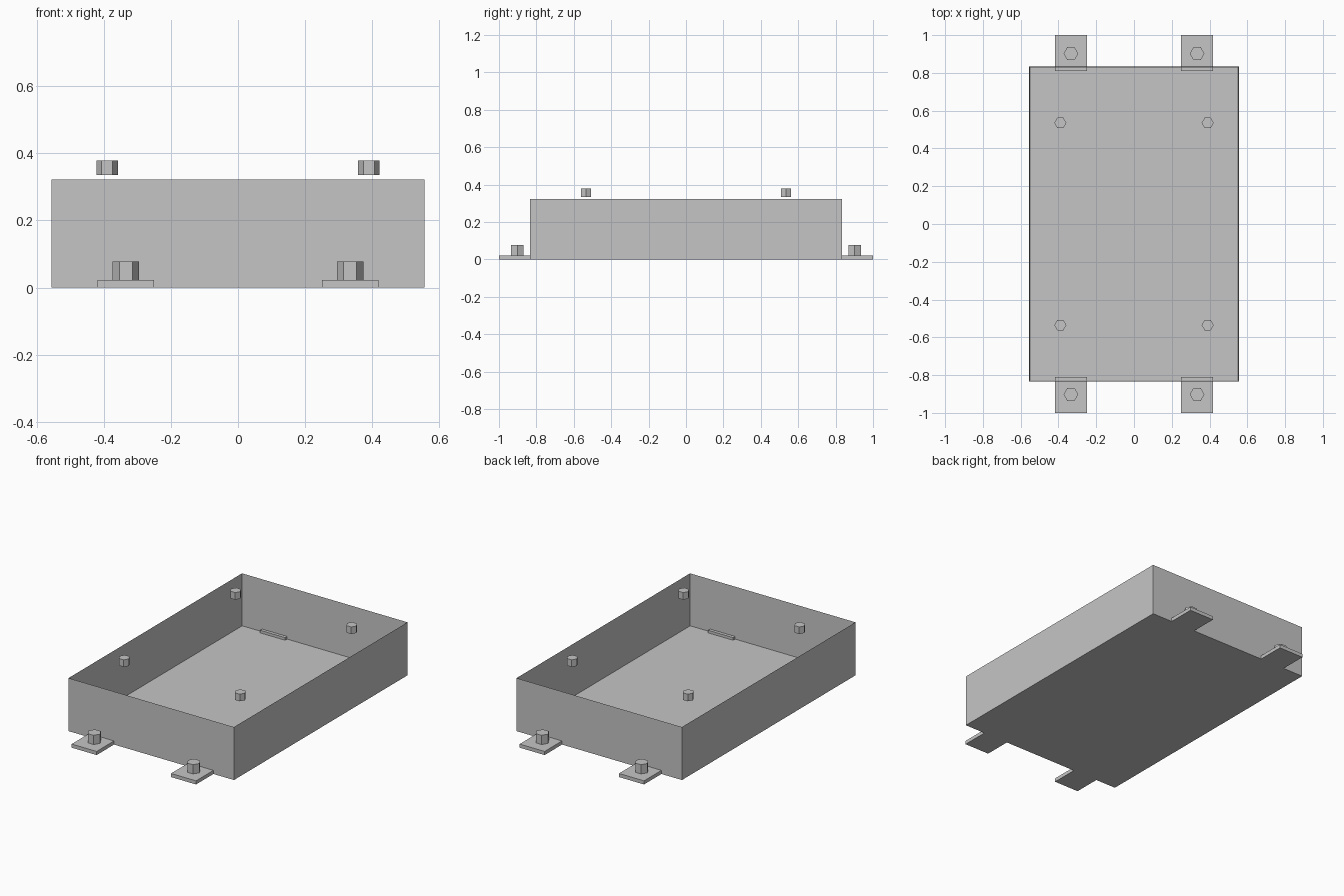
import bpy
import bmesh
from mathutils import Matrix

cube = bpy.data.objects.get("Cube")
if cube:
    bpy.data.objects.remove(cube, do_unlink=True)

GREY = (0.56, 0.56, 0.56, 1)
metal = bpy.data.materials.new("plain_grey")
metal.use_nodes = True
metal.diffuse_color = GREY
metal.node_tree.nodes["Principled BSDF"].inputs["Base Color"].default_value = GREY

# Main dimensions
HALF_X, HALF_Y, HEIGHT = 0.556, 0.833, 0.322
SHEET = 0.006
TAB_HEIGHT = 0.022


def finish(name, bm):
    mesh = bpy.data.meshes.new(name)
    bm.to_mesh(mesh)
    bm.free()
    mesh.materials.append(metal)
    obj = bpy.data.objects.new(name, mesh)
    bpy.context.collection.objects.link(obj)
    return obj


def box(name, low, high):
    bm = bmesh.new()
    size = [b - a for a, b in zip(low, high)]
    centre = [(a + b) / 2 for a, b in zip(low, high)]
    bmesh.ops.create_cube(bm, size=1, matrix=Matrix.Translation(centre) @ Matrix.Diagonal((*size, 1)))
    return finish(name, bm)


def hex_bolt(name, x, y, bottom, top, radius):
    bm = bmesh.new()
    bmesh.ops.create_cone(bm, cap_ends=True, segments=6, radius1=radius, radius2=radius,
                          depth=top - bottom, matrix=Matrix.Translation((x, y, (bottom + top) / 2)))
    # Corners of the hexagon point along x
    if max(v.co.x for v in bm.verts) - x < radius * 0.95:
        bmesh.ops.rotate(bm, verts=bm.verts, cent=(x, y, 0), matrix=Matrix.Rotation(0.5235988, 3, "Z"))
    return finish(name, bm)


# Open tray: a box whose top is inset to a rim and pushed down to the floor
tray = box("tray", (-HALF_X, -HALF_Y, 0), (HALF_X, HALF_Y, HEIGHT))
bm = bmesh.new()
bm.from_mesh(tray.data)
top = max(bm.faces, key=lambda f: f.calc_center_median().z)
bmesh.ops.inset_individual(bm, faces=[top], thickness=SHEET)
bmesh.ops.translate(bm, verts=top.verts, vec=(0, 0, SHEET - HEIGHT))
bm.to_mesh(tray.data)
bm.free()

# Mounting tabs, their bolts and the lid screws, mirrored to all corners
for sx, side in ((1, "left"), (-1, "right")):
    for sy, end in ((1, "back"), (-1, "front")):
        place = f"{end}_{side}"
        xs = sorted((sx * 0.25, sx * 0.418))
        ys = sorted((sy * 0.81, sy * 1.0))
        box(f"mounting_tab_{place}", (xs[0], ys[0], 0), (xs[1], ys[1], TAB_HEIGHT))
        hex_bolt(f"tab_bolt_{place}", sx * 0.334, sy * 0.902, TAB_HEIGHT, 0.078, 0.039)
        hex_bolt(f"lid_screw_{place}", sx * 0.39, sy * 0.535, 0.335, 0.378, 0.032)
